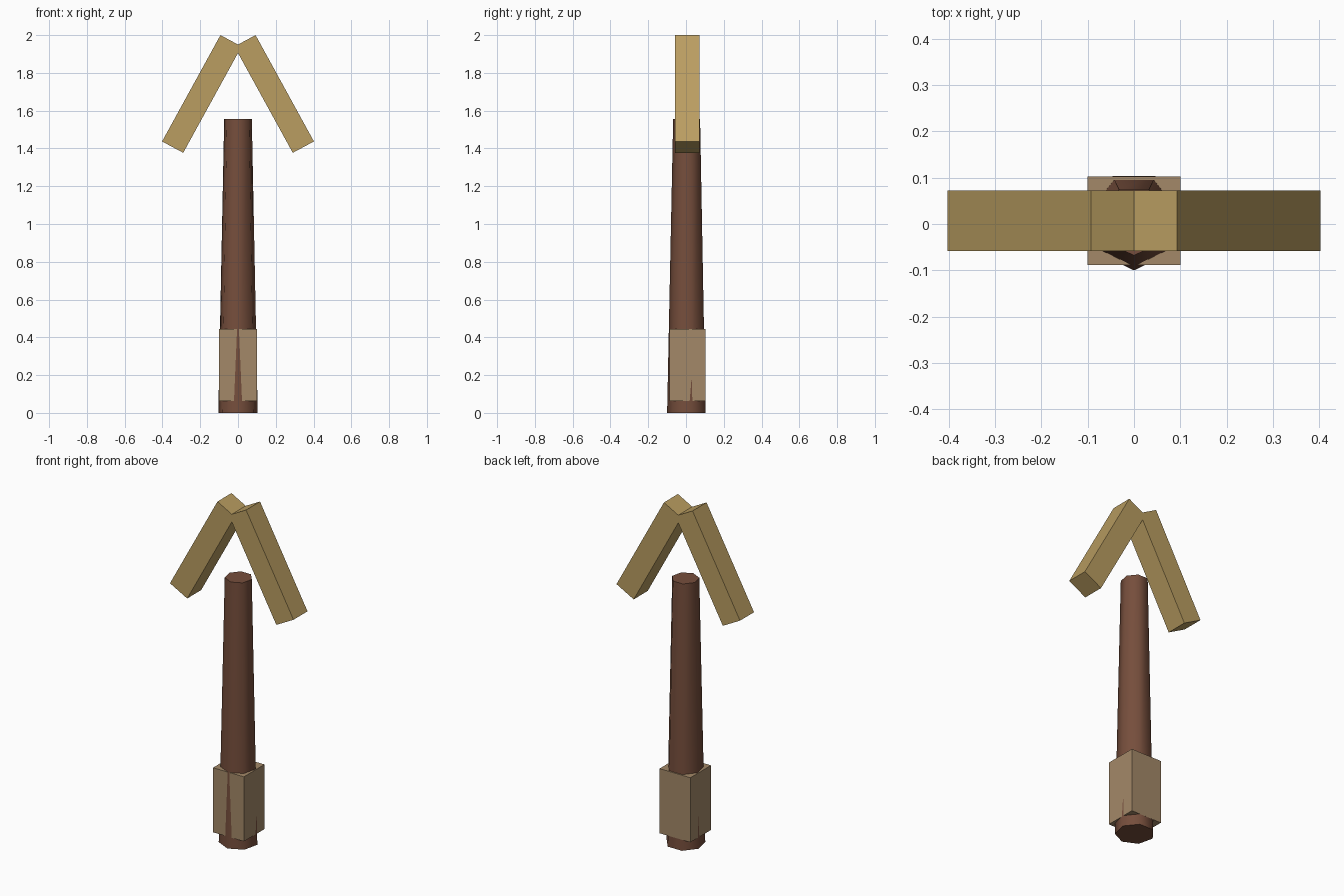
import bpy, bmesh, math
from mathutils import Matrix

if "Cube" in bpy.data.objects:
    bpy.data.objects.remove(bpy.data.objects["Cube"])

CY = 0.007  # shared depth centre of all parts


def finish(name, bm, color):
    bmesh.ops.recalc_face_normals(bm, faces=bm.faces)
    mesh = bpy.data.meshes.new(name)
    bm.to_mesh(mesh)
    bm.free()
    obj = bpy.data.objects.new(name, mesh)
    bpy.context.collection.objects.link(obj)
    mat = bpy.data.materials.new(name + "_material")
    mat.diffuse_color = (*color, 1)
    mat.use_nodes = True
    mat.node_tree.nodes["Principled BSDF"].inputs["Base Color"].default_value = mat.diffuse_color
    mesh.materials.append(mat)
    return obj


# Shaft: tapered seven-sided pole with one corner facing the front
bm = bmesh.new()
height = 1.555
rings = [[bm.verts.new((r * math.cos(a), CY + r * math.sin(a), z))
          for a in (-math.pi / 2 + i * math.tau / 7 for i in range(7))]
         for r, z in ((0.107, 0), (0.075, height))]
bm.faces.new(rings[0])
bm.faces.new(rings[1])
for i in range(7):
    j = (i + 1) % 7
    bm.faces.new((rings[0][i], rings[0][j], rings[1][j], rings[1][i]))
shaft = finish("shaft", bm, (0.18, 0.076, 0.045))
bpy.context.view_layer.objects.active = shaft
shaft.select_set(True)
bpy.ops.object.shade_smooth_by_angle(angle=math.radians(60))

# Grip: square block wrapped around the lower shaft
bm = bmesh.new()
bmesh.ops.create_cube(bm, size=1, matrix=Matrix.Translation((0, CY, 0.254))
                      @ Matrix.Diagonal((0.201, 0.191, 0.38, 1)))
finish("grip", bm, (0.37, 0.25, 0.14))

# Arrow head: two sloping beams meeting at the centre, as one extruded outline
half = [(0.093, 2.0), (0.402, 1.437), (0.29, 1.377)]
outline = ([(0, 1.95)] + half + [(0, 1.905)]
           + [(-x, z) for x, z in reversed(half)])
bm = bmesh.new()
face = bm.faces.new([bm.verts.new((x, CY - 0.065, z)) for x, z in outline])
extruded = bmesh.ops.extrude_face_region(bm, geom=[face], use_keep_orig=True)
bmesh.ops.translate(bm, vec=(0, 0.13, 0),
                    verts=[v for v in extruded["geom"]
                           if isinstance(v, bmesh.types.BMVert)])
# Split each cap into its two beams along the centre line
bm.verts.ensure_lookup_table()
centre = [v for v in bm.verts if abs(v.co.x) < 1e-6]
for side in (CY - 0.065, CY + 0.065):
    pair = [v for v in centre if abs(v.co.y - side) < 1e-5]
    bmesh.ops.connect_verts(bm, verts=pair)
finish("arrow_head", bm, (0.49, 0.34, 0.12))
